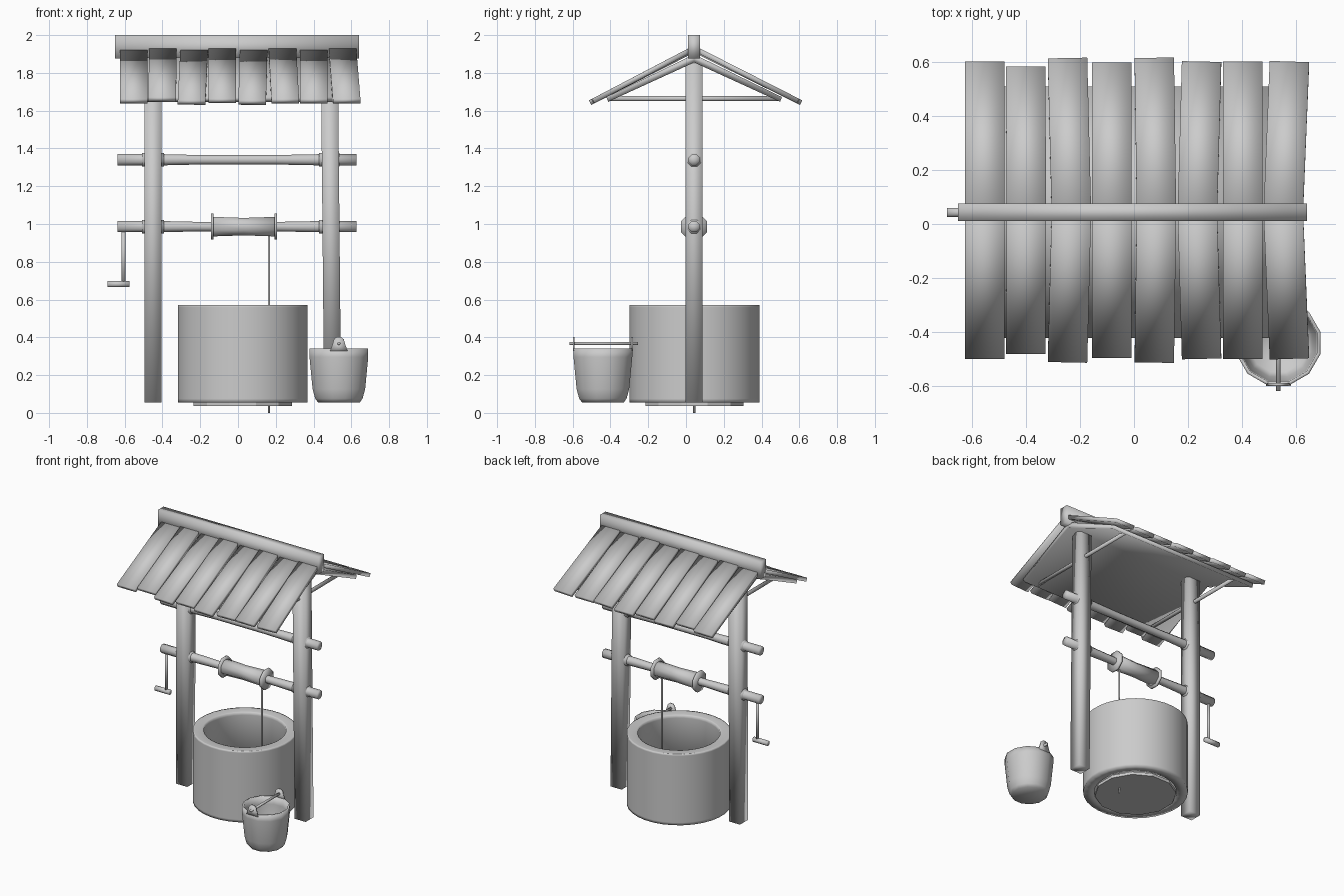
import bpy, bmesh, math
from mathutils import Vector, Matrix

cube = bpy.data.objects.get("Cube")
if cube:
    bpy.data.objects.remove(cube)

grey = bpy.data.materials.new("plain grey")
grey.use_nodes = True
COLOUR = (0.6, 0.6, 0.6, 1)
grey.diffuse_color = COLOUR
grey.node_tree.nodes["Principled BSDF"].inputs["Base Color"].default_value = COLOUR

MID_Y = 0.043  # plane of the posts and ridge


def finish(name, bm, smooth=True):
    bmesh.ops.recalc_face_normals(bm, faces=bm.faces)
    for face in bm.faces:
        face.smooth = smooth
    mesh = bpy.data.meshes.new(name)
    bm.to_mesh(mesh)
    bm.free()
    mesh.materials.append(grey)
    obj = bpy.data.objects.new(name, mesh)
    bpy.context.collection.objects.link(obj)


def lathe(name, profile, sides, origin, axis="Z", closed=False, smooth=True):
    """Revolve (radius, height) points; radius 0 closes an end."""
    bm = bmesh.new()
    rings = []
    for r, h in profile:
        count = sides if r else 1
        rings.append([bm.verts.new((r * math.cos(math.tau * (i + 0.5) / sides),
                                    r * math.sin(math.tau * (i + 0.5) / sides), h))
                      for i in range(count)])
    pairs = list(zip(rings, rings[1:]))
    if closed:
        pairs.append((rings[-1], rings[0]))
    for a, b in pairs:
        for i in range(sides):
            j = (i + 1) % sides
            quad = [a[i % len(a)], a[j % len(a)], b[j % len(b)], b[i % len(b)]]
            bm.faces.new(list(dict.fromkeys(quad)))
    spin = {"Z": Matrix(), "X": Matrix.Rotation(math.pi / 2, 4, "Y"),
            "Y": Matrix.Rotation(-math.pi / 2, 4, "X")}[axis]
    bmesh.ops.transform(bm, matrix=Matrix.Translation(origin) @ spin, verts=bm.verts)
    finish(name, bm, smooth)


def rod(name, r, start, end, origin, axis, sides=8, smooth=True):
    lathe(name, [(0, start), (r, start), (r, end), (0, end)], sides, origin, axis,
          smooth=smooth)


def prism(name, outline, offset):
    """Extrude a planar outline by an offset vector."""
    bm = bmesh.new()
    face = bm.faces.new([bm.verts.new(p) for p in outline])
    out = bmesh.ops.extrude_face_region(bm, geom=[face])
    moved = [v for v in out["geom"] if isinstance(v, bmesh.types.BMVert)]
    bmesh.ops.translate(bm, vec=offset, verts=moved)
    if len(bm.faces) == len(outline) + 1:  # close the starting side
        bm.faces.new([v for v in bm.verts if v not in moved])
    finish(name, bm)


# Well wall and its floor
lathe("well_wall", [(0.272, 0.056), (0.345, 0.056), (0.345, 0.075), (0.345, 0.56),
                    (0.345, 0.572), (0.335, 0.572), (0.282, 0.572), (0.272, 0.568),
                    (0.272, 0.55)], 32, (0.025, 0.045, 0), closed=True)
rod("well_floor", 0.269, 0.037, 0.058, (0.025, 0.045, 0), "Z", 12, smooth=False)

# Square posts, the left one leaning slightly
for name, foot, head in (("right_post", -0.451, -0.45), ("left_post", 0.501, 0.484)):
    h = 0.045
    prism(name, [(foot + sx * h, MID_Y + sy * h, 0.056)
                 for sx, sy in ((-1, -1), (1, -1), (1, 1), (-1, 1))],
          (head - foot, 0, 1.794))

# Cross bar and winding axle, with collars at each post
for name, z in (("cross_bar", 1.34), ("axle", 0.986)):
    lathe(name, [(0, -0.637), (0.032, -0.637), (0.032, -0.4), (0.027, -0.2),
                 (0.027, 0.2), (0.032, 0.43), (0.032, 0.627), (0, 0.627)],
          8, (0, MID_Y, z), "X")
    for side, a, b in (("right", -0.508, -0.393), ("left", 0.428, 0.538)):
        rod(f"{name}_{side}_collar", 0.039, a, b, (0, MID_Y, z), "X")

# Winding drum and flanges
lathe("drum", [(0, -0.135), (0.056, -0.135), (0.05, 0.03), (0.056, 0.198), (0, 0.198)],
      8, (0, MID_Y, 0.986), "X")
for name, x in (("drum_right_flange", -0.137), ("drum_left_flange", 0.2)):
    rod(name, 0.075, -0.007, 0.007, (x, MID_Y, 0.986), "X")

# Crank and rope
rod("crank_arm", 0.011, 0.681, 0.976, (-0.606, MID_Y, 0), "Z")
rod("crank_handle", 0.018, -0.692, -0.575, (0, MID_Y, 0.682), "X")
rod("rope", 0.006, 0.0, 0.956, (0.163, MID_Y, 0), "Z", 6)

# Ridge beam
prism("ridge_beam", [(-0.652, MID_Y - 0.032, 1.876), (-0.652, MID_Y + 0.032, 1.876),
                     (-0.652, MID_Y + 0.032, 2), (-0.652, MID_Y - 0.032, 2)],
      (1.292, 0, 0))

# Roof lining under the planks
lining = [(-0.455, 1.647), (0, 1.855), (0.455, 1.647), (0.465, 1.672), (0, 1.898), (-0.465, 1.672)]
prism("roof_lining", [(-0.6, MID_Y + y, z) for y, z in lining], (1.2, 0, 0))

# Tie rods across the gables
for name, x in (("right_tie", -0.45), ("left_tie", 0.486)):
    rod(name, 0.014, -0.45, 0.45, (x, MID_Y, 1.664), "Y")

# Roof planks: centre, sideways drift at the eave, extra length
planks = [(-0.553, 0, 0), (-0.398, -0.003, -0.018), (-0.232, -0.014, 0.013),
          (-0.083, 0, -0.003), (0.083, -0.008, 0.014), (0.235, 0.015, 0),
          (0.402, 0, 0), (0.553, 0.022, 0)]
for n, (x, drift, extra) in enumerate(planks, 1):
    for side, s in (("front", -1), ("back", 1)):
        eave = Vector((x + drift, MID_Y + 0.008 + s * (0.55 + extra), 1.662 - extra / 2))
        peak = Vector((x, MID_Y + s * 0.02, 1.935 - (n % 2) * 0.008))
        down = (eave - peak).normalized()
        normal = Vector((0, s * 0.45, 0.89))
        across = normal.cross(down).normalized() * 0.073
        prism(f"{side}_plank_{n}", [peak - across, peak + across, eave + across, eave - across],
              normal * -0.027)

# Bucket with ears and a carrying bar
BX, BY = 0.534, -0.44
lathe("bucket", [(0, 0.056), (0.115, 0.056), (0.13, 0.076), (0.144, 0.126), (0.161, 0.296),
                 (0.161, 0.341), (0.148, 0.341), (0.145, 0.286), (0.129, 0.126),
                 (0.11, 0.081), (0, 0.076)], 12, (BX, BY, 0))
ear = [(-0.046, 0.328), (0.046, 0.328), (0.034, 0.362), (0.026, 0.39),
       (0.012, 0.402), (-0.012, 0.402), (-0.026, 0.39), (-0.034, 0.362)]
for name, s in (("front", -1), ("back", 1)):
    prism(f"bucket_{name}_ear", [(BX + x, BY + s * 0.154 - 0.005, z) for x, z in ear],
          (0, 0.01, 0))
rod("bucket_bar", 0.009, -0.178, 0.186, (BX, BY, 0.368), "Y")
